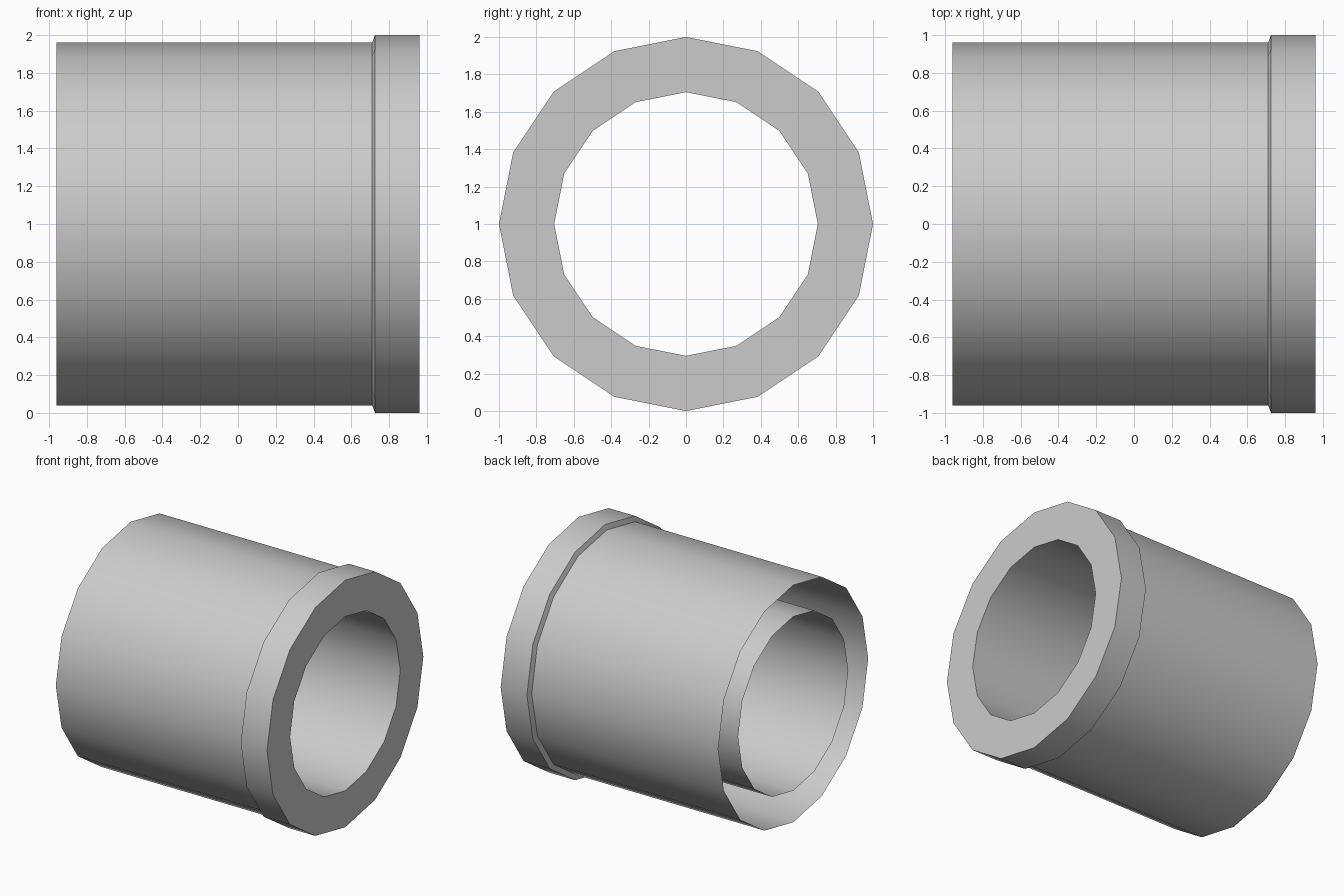
import bpy, bmesh, math

if "Cube" in bpy.data.objects:
    bpy.data.objects.remove(bpy.data.objects["Cube"])

SIDES = 16

# Sleeve profile as (x, radius): outer wall, chamfered collar, end face, inner bore (open at the back)
profile = [(-0.96, 0.96), (0.71, 0.96), (0.725, 1.0), (0.96, 1.0), (0.96, 0.705), (-0.96, 0.705)]


def revolve(name, points, centre_z):
    bm = bmesh.new()
    rings = []
    for x, r in points:
        angles = [2 * math.pi * j / SIDES for j in range(SIDES)]
        rings.append([bm.verts.new((x, r * math.cos(a), r * math.sin(a))) for a in angles])
    for a, b in zip(rings, rings[1:]):
        for j in range(SIDES):
            k = (j + 1) % SIDES
            bm.faces.new((a[j], a[k], b[k], b[j]))
    mesh = bpy.data.meshes.new(name)
    bm.to_mesh(mesh)
    bm.free()
    obj = bpy.data.objects.new(name, mesh)
    obj.location.z = centre_z
    bpy.context.collection.objects.link(obj)
    return obj


# Collared pipe sleeve, lying along x
sleeve = revolve("collared_sleeve", profile, 1.0)
bpy.context.view_layer.objects.active = sleeve
sleeve.select_set(True)
bpy.ops.object.shade_smooth_by_angle(angle=math.radians(30))
